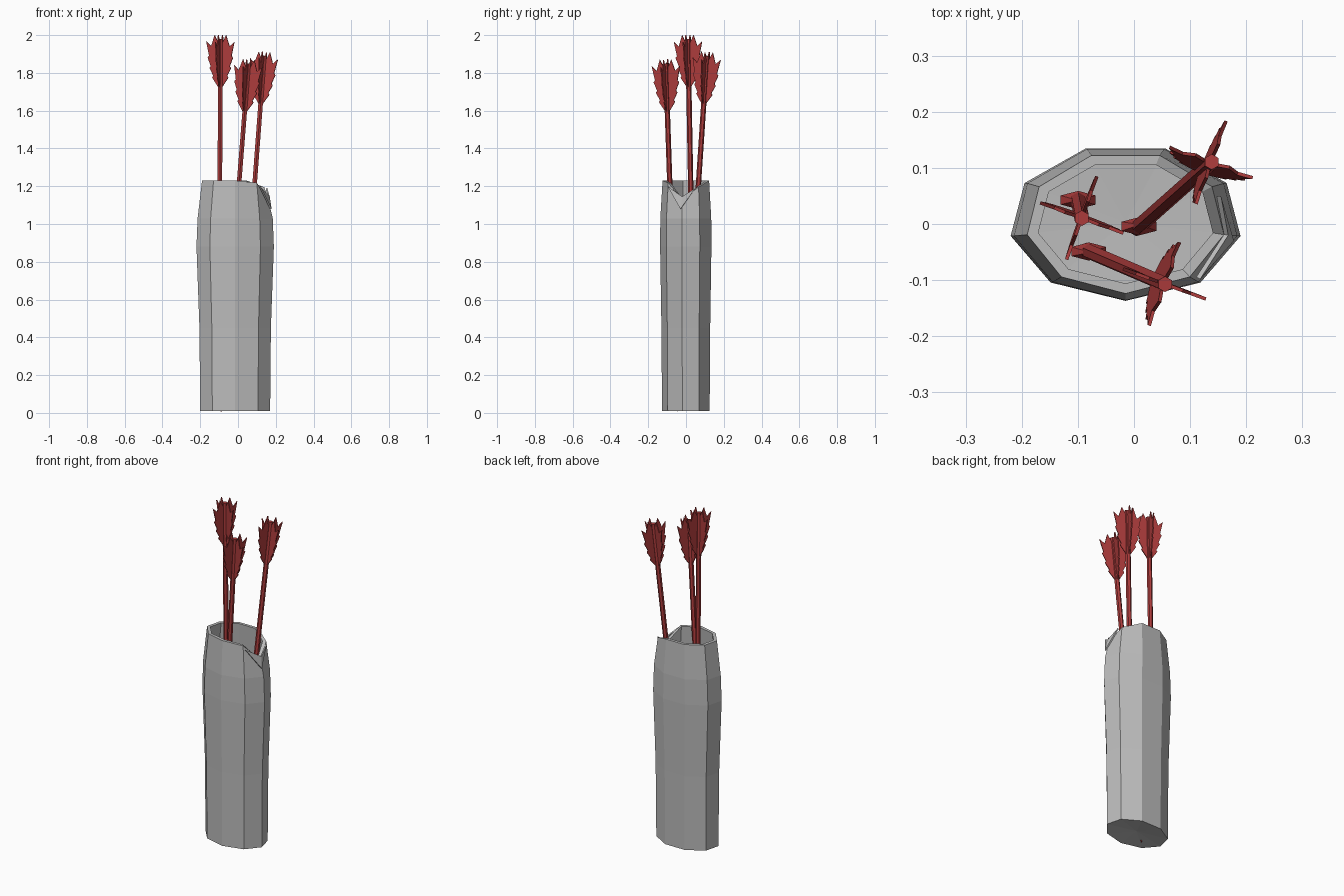
import bpy, bmesh, math
from mathutils import Vector, Matrix

if "Cube" in bpy.data.objects:
    bpy.data.objects.remove(bpy.data.objects["Cube"])


def material(name, rgb):
    m = bpy.data.materials.new(name)
    m.diffuse_color = (*rgb, 1)
    m.use_nodes = True
    m.node_tree.nodes["Principled BSDF"].inputs["Base Color"].default_value = m.diffuse_color
    return m


GREY = material("grey_leather", (0.5, 0.5, 0.5))
RED = material("red_arrow", (0.42, 0.045, 0.045))


def finish(bm, name, mat):
    bmesh.ops.recalc_face_normals(bm, faces=bm.faces)
    me = bpy.data.meshes.new(name)
    bm.to_mesh(me)
    bm.free()
    me.materials.append(mat)
    ob = bpy.data.objects.new(name, me)
    bpy.context.collection.objects.link(ob)
    return ob


# Quiver: nine-sided oval shell, outside rings up, over the rim, inside rings down
SIDES, CX, CY = 9, -0.015, 0.003
outer = [(0.01, .188, .130), (0.45, .192, .133), (0.88, .208, .140),
         (1.03, .202, .139), (1.23, .178, .127)]
inner = [(z, rx - .02, ry - .018) for z, rx, ry in reversed(outer)]
inner[-1] = (0.05, .165, .110)
dip = {1: -0.012, 2: -0.10, 3: -0.035}    # torn notch on the right of the rim

bm = bmesh.new()
rings = []
for z, rx, ry in outer + inner:
    ring = []
    for k in range(SIDES):
        a = math.radians(-90 + 40 * k)
        dz = dip.get(k, 0) if z > 1.2 else 0
        ring.append(bm.verts.new((CX + rx * math.cos(a), CY + ry * math.sin(a), z + dz)))
    rings.append(ring)
for lo, hi in zip(rings, rings[1:]):
    for k in range(SIDES):
        j = (k + 1) % SIDES
        bm.faces.new((lo[k], lo[j], hi[j], hi[k]))
for ring, z in ((rings[0], 0.025), (rings[-1], 0.045)):
    centre = bm.verts.new((CX, CY, z))
    for k in range(SIDES):
        bm.faces.new((ring[k], ring[(k + 1) % SIDES], centre))
finish(bm, "quiver_body", GREY)

# Folded-over flap hanging at the notch
bm = bmesh.new()
a, b, c, tip = [bm.verts.new(p) for p in (
    (0.118, -0.098, 1.20), (0.155, 0.05, 1.19), (0.168, -0.02, 1.145), (0.178, -0.03, 1.08))]
bm.faces.new((a, tip, c))
bm.faces.new((c, tip, b))
flap = finish(bm, "rim_flap", GREY)
flap.modifiers.new("thickness", 'SOLIDIFY').thickness = 0.008

# Arrows: shaft, flat head and four serrated vanes, built along z and then aimed
VANE = [(.008, -.28), (.045, -.225), (.039, -.215), (.06, -.175), (.053, -.165),
        (.071, -.12), (.063, -.11), (.079, -.035), (.052, -.06), (.032, 0), (.008, -.05)]


def arrow(name, bottom, top):
    bottom, top = Vector(bottom), Vector(top)
    axis = top - bottom
    n = axis.length
    bm = bmesh.new()
    bmesh.ops.create_cone(bm, cap_ends=True, segments=6, radius1=.014, radius2=.014,
                          depth=n - .08, matrix=Matrix.Translation((0, 0, (n + .04) / 2)))
    for r1, r2, z, d in ((0, .036, .06, .12), (.036, .012, .135, .03)):
        bmesh.ops.create_cone(bm, cap_ends=True, segments=6, radius1=r1, radius2=r2, depth=d,
                              matrix=Matrix.Translation((0, 0, z)) @ Matrix.Diagonal((1, .45, 1, 1)))
    for i in range(4):
        spin = Matrix.Rotation(math.radians(70 + 90 * i), 3, 'Z')
        sides = [[bm.verts.new(spin @ Vector((r, t, n + z))) for r, z in VANE]
                 for t in (-.003, .003)]
        for s in sides:
            bm.faces.new(s)
        for k in range(len(VANE)):
            j = (k + 1) % len(VANE)
            bm.faces.new((sides[0][k], sides[0][j], sides[1][j], sides[1][k]))
    aim = Vector((0, 0, 1)).rotation_difference(axis).to_matrix().to_4x4()
    bm.transform(Matrix.Translation(bottom) @ aim)
    finish(bm, name, RED)


arrow("arrow_left", (-0.10, 0.045, 0.12), (-0.093, 0.010, 2.0))
arrow("arrow_back", (0.0, -0.012, 0.03), (0.14, 0.112, 1.91))
arrow("arrow_front", (-0.09, -0.045, 0.0), (0.057, -0.108, 1.87))
